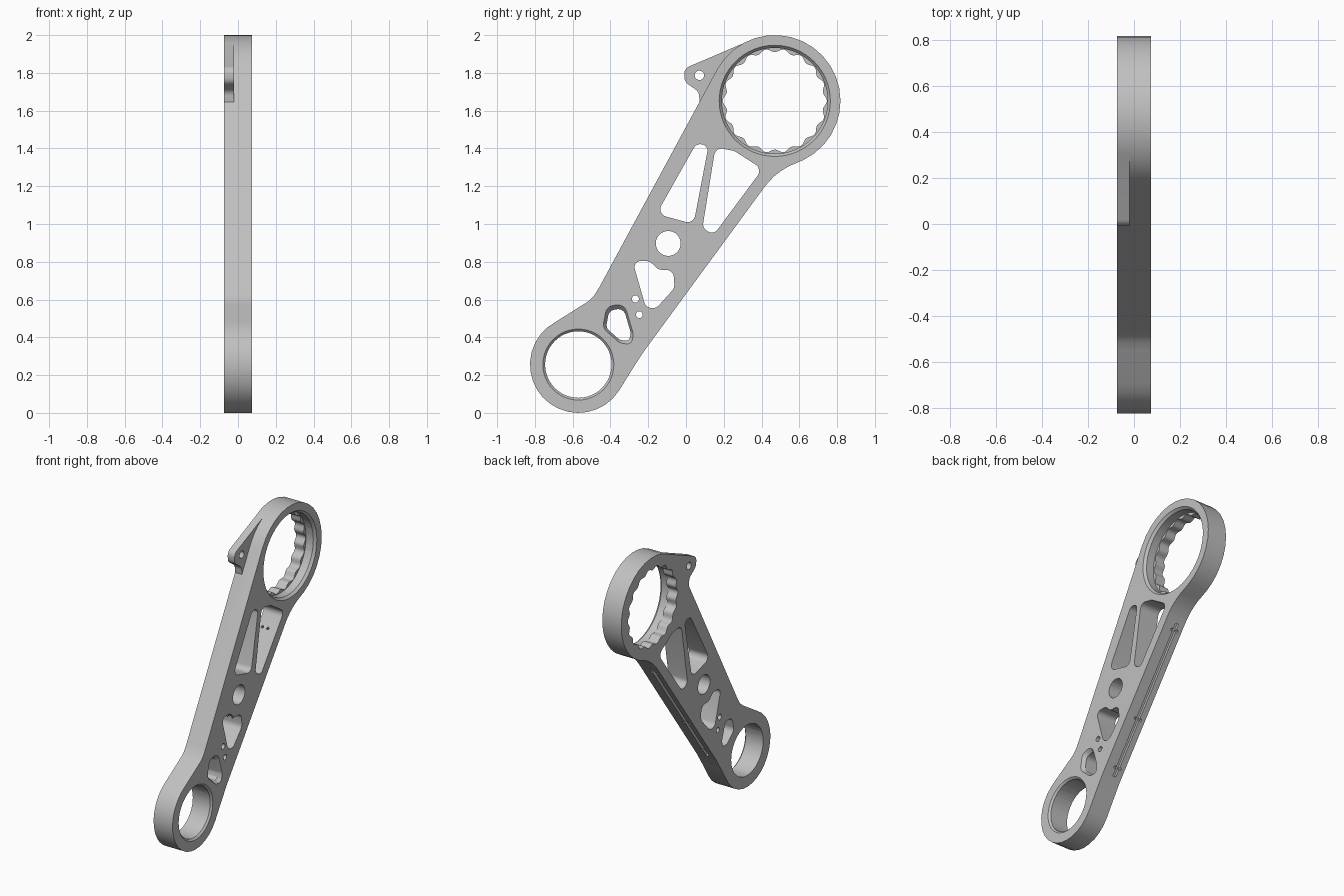
import bpy
import bmesh
from math import sin, cos, tan, pi, radians
from mathutils import Vector, Matrix

default = bpy.data.objects.get("Cube")
if default:
    bpy.data.objects.remove(default, do_unlink=True)

HALF = 0.073            # half thickness of the arm
TAB_X = -0.02           # inner face of the side tab
BIG, SMALL = (0.47, 1.652), (-0.57, 0.256)

metal = bpy.data.materials.new("light grey metal")
metal.use_nodes = True
grey = (0.53, 0.53, 0.53, 1)
metal.diffuse_color = grey
metal.node_tree.nodes["Principled BSDF"].inputs["Base Color"].default_value = grey


def arc(centre, r, a0=0, a1=360, n=48):
    """Points along an arc; a full turn omits the repeated last point."""
    steps = n if a1 - a0 == 360 else n + 1
    angles = [radians(a0 + (a1 - a0) * i / n) for i in range(steps)]
    return [(centre[0] + r * cos(a), centre[1] + r * sin(a)) for a in angles]


def rounded(corners, r, n=6):
    """Polygon with every corner replaced by a fillet."""
    pts = [Vector(c) for c in corners]
    out = []
    for i, p in enumerate(pts):
        u, v = pts[i - 1] - p, pts[(i + 1) % len(pts)] - p
        half = u.angle(v) / 2
        t = min(r / tan(half), 0.48 * u.length, 0.48 * v.length)
        a, b = p + u.normalized() * t, p + v.normalized() * t
        centre = p + (u.normalized() + v.normalized()).normalized() * t / cos(half)
        sweep = (a - centre).angle_signed(b - centre)
        for k in range(n + 1):
            s = -sweep * k / n
            d = a - centre
            out.append((centre.x + d.x * cos(s) - d.y * sin(s),
                        centre.y + d.x * sin(s) + d.y * cos(s)))
    return out


def scaled(pts, f):
    c = sum((Vector(p) for p in pts), Vector((0, 0))) / len(pts)
    return [tuple(c + (Vector(p) - c) * f) for p in pts]


def finish(name, bm):
    bmesh.ops.recalc_face_normals(bm, faces=bm.faces)
    mesh = bpy.data.meshes.new(name)
    bm.to_mesh(mesh)
    bm.free()
    mesh.materials.append(metal)
    obj = bpy.data.objects.new(name, mesh)
    bpy.context.collection.objects.link(obj)
    return obj


def prism(name, pts, x0, x1, end=None):
    """Side profile carried from x0 to x1, optionally changing to another."""
    bm = bmesh.new()
    a = [bm.verts.new((x0, *p)) for p in pts]
    b = [bm.verts.new((x1, *p)) for p in (end or pts)]
    bm.faces.new(a)
    bm.faces.new(b[::-1])
    for i in range(len(a)):
        bm.faces.new((a[i - 1], a[i], b[i], b[i - 1]))
    return finish(name, bm)


def combine(target, other, operation):
    other.hide_render = True
    mod = target.modifiers.new(other.name, 'BOOLEAN')
    mod.operation, mod.solver, mod.object = operation, 'EXACT', other
    bpy.context.view_layer.objects.active = target
    bpy.ops.object.modifier_apply(modifier=mod.name)
    bpy.data.objects.remove(other, do_unlink=True)


def through(name, pts):
    combine(arm, prism(name, pts, -0.2, 0.2), 'DIFFERENCE')


# Arm outline: two round ends joined by a tapering beam
edge_top, edge_bottom = Vector((0.415, 1.195)), Vector((-0.225, 0.323))
outline = arc(BIG, 0.348, -64, 150.7, 20)
outline += [(-0.458, 0.667), (-0.488, 0.618), (-0.515, 0.592), (-0.548, 0.571)]
outline += arc(SMALL, 0.256, 118, 327, 18)
outline += [(-0.283, 0.233), tuple(edge_bottom), tuple(edge_top),
            (0.438, 1.223), (0.468, 1.254), (0.505, 1.282), (0.547, 1.307)]
arm = prism("link_arm", outline, -HALF, HALF)

# Side tab with its eyelet, flush with one face
tab = rounded([(-0.012, 1.822), (-0.006, 1.752), (0.072, 1.70), (0.074, 1.62)], 0.05)
tab = [(0.33, 1.968)] + rounded([(0.33, 1.968), (-0.012, 1.822), (-0.006, 1.752),
                                 (0.068, 1.70), (0.075, 1.60), (0.3, 1.7)], 0.045)[7:-7]
tab += [(0.075, 1.615), (0.3, 1.7)]
combine(arm, prism("side_tab", tab, -HALF, TAB_X), 'UNION')
through("tab_eyelet", arc((0.071, 1.787), 0.025, n=20))

# Big bore: chamfer, plain bore and a scalloped far lip
teeth, steps = 18, 180
scallop = []
for i in range(steps):
    a = 2 * pi * i / steps
    r = 0.267 + 0.009 * cos(teeth * a)
    scallop.append((BIG[0] + r * cos(a), BIG[1] + r * sin(a)))
through("scalloped_lip", scallop)
combine(arm, prism("big_bore", arc(BIG, 0.28, n=64), 0.0, 0.2), 'DIFFERENCE')
combine(arm, prism("big_chamfer", arc(BIG, 0.276, n=64), HALF - 0.022, HALF + 0.002,
                   arc(BIG, 0.296, n=64)), 'DIFFERENCE')

# Small bore with a chamfer
through("small_bore", arc(SMALL, 0.176))
combine(arm, prism("small_chamfer", arc(SMALL, 0.174), HALF - 0.014, HALF + 0.001,
                   arc(SMALL, 0.189)), 'DIFFERENCE')

# Lightening pockets and round holes
pockets = {
    "narrow_pocket": ([(0.056, 1.429), (0.119, 1.413), (0.04, 1.0), (-0.156, 1.053)], 0.04),
    "wide_pocket": ([(0.156, 1.407), (0.257, 1.386), (0.405, 1.291),
                     (0.146, 0.942), (0.087, 0.979)], 0.04),
    "heart_pocket": ([(-0.283, 0.804), (-0.193, 0.804), (-0.146, 0.757), (-0.066, 0.757),
                      (-0.061, 0.661), (-0.161, 0.55), (-0.214, 0.561)], 0.05),
}
for name, (corners, r) in pockets.items():
    through(name, rounded(corners, r))
for y, z, r in [(-0.094, 0.897, 0.066), (-0.268, 0.603, 0.019), (-0.247, 0.52, 0.018)]:
    through("round_hole", arc((y, z), r, n=28))

# Lower pocket with a bevelled rim
rim = rounded([(-0.42, 0.566), (-0.325, 0.577), (-0.278, 0.418),
               (-0.288, 0.36), (-0.352, 0.37), (-0.442, 0.45)], 0.05)
through("lower_pocket", scaled(rim, 0.8))
combine(arm, prism("lower_rim", scaled(rim, 0.79), HALF - 0.025, HALF + 0.001, rim), 'DIFFERENCE')

# Cable groove along the lower edge
along = (edge_bottom - edge_top).normalized()
inward = Vector((along.y, -along.x))
g0, g1 = edge_top + along * 0.02, edge_bottom - along * 0.02
groove = [tuple(p) for p in (g0 - inward * 0.05, g1 - inward * 0.05,
                             g1 + inward * 0.018, g0 + inward * 0.018)]
combine(arm, prism("edge_groove", groove, -0.03, -0.005), 'DIFFERENCE')

# Paired pin holes from the edge into the pockets
axis = Vector((0, inward.x, inward.y))
turn = axis.to_track_quat('Z', 'Y').to_matrix().to_4x4()
for t in (0.06, 0.62, 0.93):
    for x in (-0.038, 0.003):
        p = edge_top.lerp(edge_bottom, t) + inward * 0.05
        bm = bmesh.new()
        bmesh.ops.create_cone(bm, cap_ends=True, segments=12, radius1=0.009, radius2=0.009,
                              depth=0.18, matrix=Matrix.Translation((x, p.x, p.y)) @ turn)
        combine(arm, finish("pin_hole", bm), 'DIFFERENCE')

# Smooth curved walls, keep the machined edges sharp
bpy.ops.object.select_all(action='DESELECT')
arm.select_set(True)
bpy.context.view_layer.objects.active = arm
bpy.ops.object.shade_smooth_by_angle(angle=radians(30))
